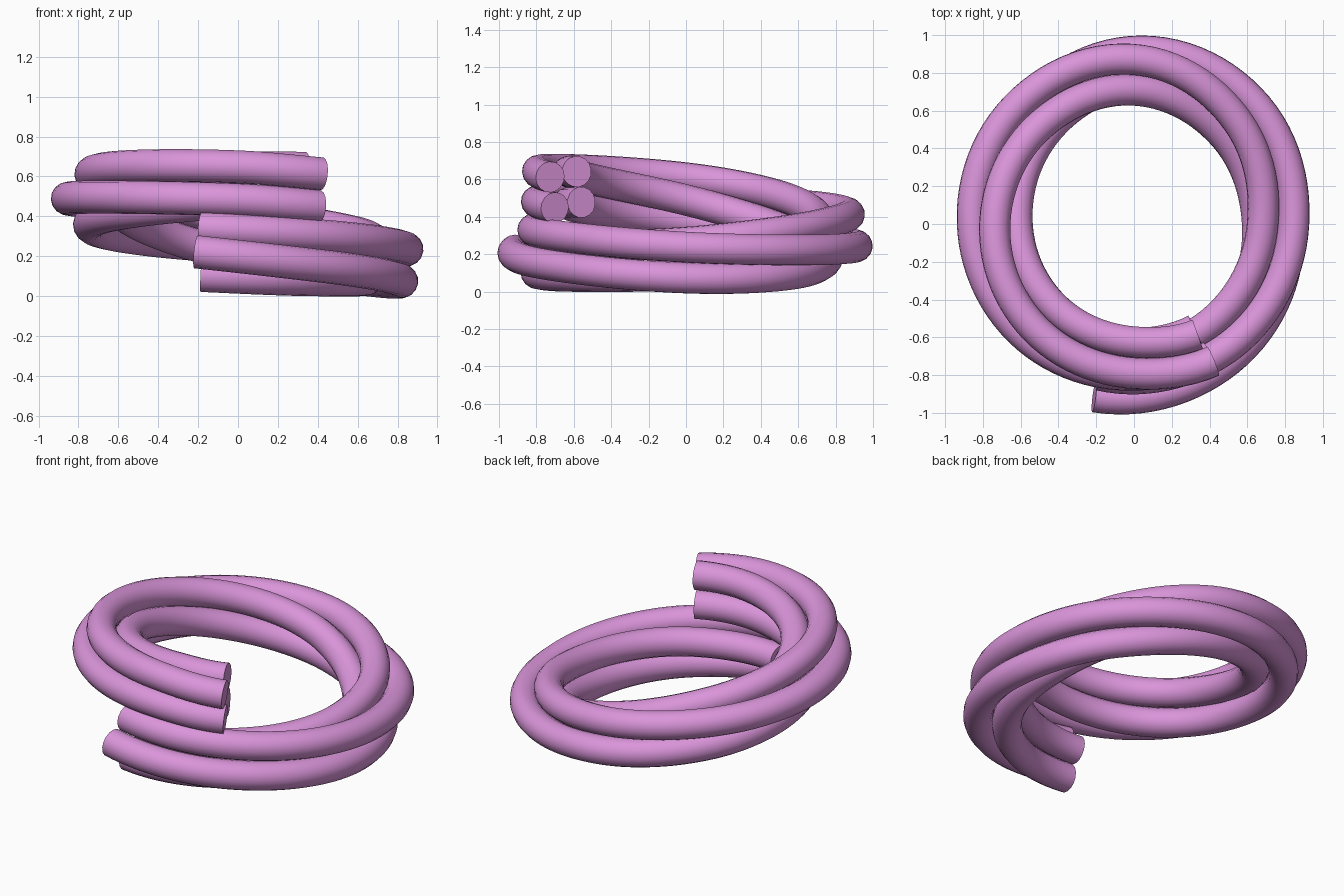
import bpy, math

if "Cube" in bpy.data.objects:
    bpy.data.objects.remove(bpy.data.objects["Cube"])

STRAND_R = 0.083      # radius of one strand
OFFSET = 0.118        # strand distance from the bundle centre
STEPS = 110

# Coil guide: angle, radius, height, bundle twist (degrees)
KEYS = [(-103, 0.82, 0.222, 90), (-60, 0.775, 0.192, 68), (0, 0.75, 0.168, 36),
        (45, 0.785, 0.21, 6), (90, 0.812, 0.305, -30), (135, 0.775, 0.405, -62),
        (180, 0.737, 0.490, -90), (225, 0.718, 0.540, -112),
        (270, 0.712, 0.560, -132), (300, 0.742, 0.545, -145)]


def slope(i, k):
    a, b = KEYS[max(i - 1, 0)], KEYS[min(i + 1, len(KEYS) - 1)]
    return (b[k] - a[k]) / (b[0] - a[0])


def guide(angle):
    """Smooth radius, height and twist at a coil angle."""
    i = max(j for j in range(len(KEYS) - 1) if KEYS[j][0] <= angle)
    p, q = KEYS[i], KEYS[i + 1]
    h = q[0] - p[0]
    t = (angle - p[0]) / h
    return [(2*t**3 - 3*t**2 + 1) * p[k] + (t**3 - 2*t**2 + t) * h * slope(i, k)
            + (3*t**2 - 2*t**3) * q[k] + (t**3 - t**2) * h * slope(i + 1, k)
            for k in (1, 2, 3)]


pink = bpy.data.materials.new("orchid_pink")
pink.diffuse_color = (0.70, 0.30, 0.70, 1)
pink.use_nodes = True
pink.node_tree.nodes["Principled BSDF"].inputs["Base Color"].default_value = pink.diffuse_color


def strand(index):
    """One round strand winding around the coil guide."""
    curve = bpy.data.curves.new(f"strand_{index + 1}", 'CURVE')
    curve.dimensions = '3D'
    curve.bevel_depth = STRAND_R
    curve.bevel_resolution = 6
    curve.use_fill_caps = True
    spline = curve.splines.new('POLY')
    spline.points.add(STEPS)
    for n, point in enumerate(spline.points):
        angle = KEYS[0][0] + (KEYS[-1][0] - KEYS[0][0]) * n / STEPS
        radius, height, twist = guide(angle)
        phase = math.radians(twist + 90 * index)
        a = math.radians(angle)
        r = radius + OFFSET * math.cos(phase)
        point.co = (r * math.cos(a), r * math.sin(a),
                    height + OFFSET * math.sin(phase), 1)
    curve.materials.append(pink)
    obj = bpy.data.objects.new(f"strand_{index + 1}", curve)
    bpy.context.collection.objects.link(obj)
    bpy.ops.object.select_all(action='DESELECT')
    obj.select_set(True)
    bpy.context.view_layer.objects.active = obj
    bpy.ops.object.convert(target='MESH')
    bpy.ops.object.shade_smooth_by_angle(angle=math.radians(40))


# Four strands make the twisted bundle
for s in range(4):
    strand(s)
